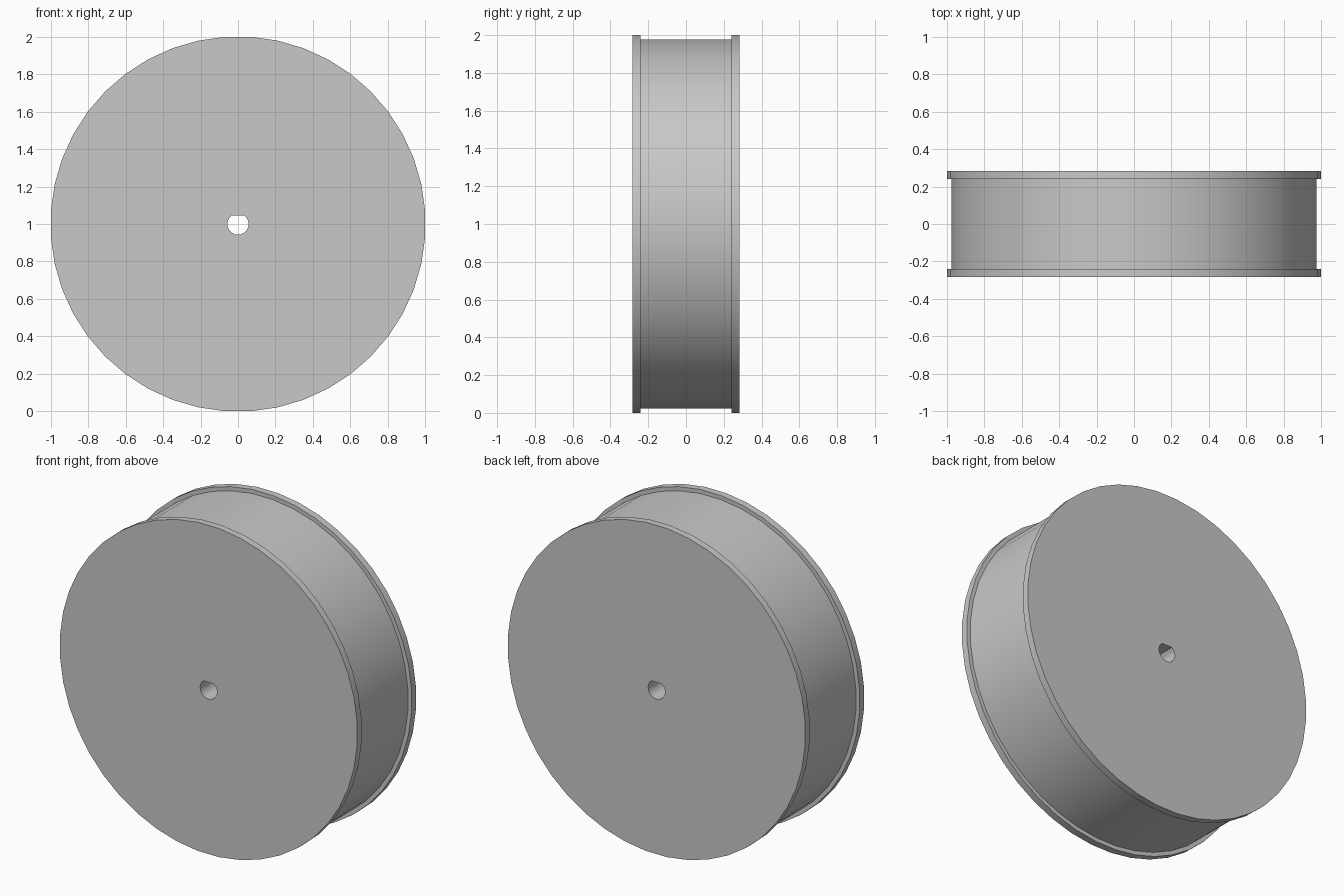
import bpy, bmesh
from math import sin, cos, pi, radians, asin

if "Cube" in bpy.data.objects:
    bpy.data.objects.remove(bpy.data.objects["Cube"])

SEGMENTS = 44
FLANGE_R = 1 / cos(pi / SEGMENTS)   # flat facets lie on the ground and sides
DRUM_R = 0.978
HALF_WIDTH = 0.283
DRUM_HALF = 0.24
BORE_R, BORE_FLAT = 0.057, 0.045

grey = bpy.data.materials.new("light_grey")
grey.use_nodes = True
grey.diffuse_color = (0.58, 0.58, 0.58, 1)
grey.node_tree.nodes["Principled BSDF"].inputs["Base Color"].default_value = grey.diffuse_color


def loft(name, sections):
    """Skin a list of (y, outline) sections into a closed solid."""
    bm = bmesh.new()
    rings = [[bm.verts.new((x, y, z + 1)) for x, z in outline] for y, outline in sections]
    for a, b in zip(rings, rings[1:]):
        for i in range(len(a)):
            j = (i + 1) % len(a)
            bm.faces.new((a[i], a[j], b[j], b[i]))
    bm.faces.new(rings[0])
    bm.faces.new(rings[-1])
    bmesh.ops.recalc_face_normals(bm, faces=bm.faces)
    mesh = bpy.data.meshes.new(name)
    bm.to_mesh(mesh)
    bm.free()
    mesh.materials.append(grey)
    obj = bpy.data.objects.new(name, mesh)
    bpy.context.collection.objects.link(obj)
    return obj


def circle(r):
    step = 2 * pi / SEGMENTS
    return [(r * cos((i + 0.5) * step), r * sin((i + 0.5) * step)) for i in range(SEGMENTS)]


# Wheel body: two thin flanges with a slightly recessed drum between them
profile = [(-HALF_WIDTH, FLANGE_R), (-DRUM_HALF, FLANGE_R), (-DRUM_HALF, DRUM_R),
           (DRUM_HALF, DRUM_R), (DRUM_HALF, FLANGE_R), (HALF_WIDTH, FLANGE_R)]
wheel = loft("flanged_wheel", [(y, circle(r)) for y, r in profile])

# D-shaped axle bore, flat side up
start = pi - asin(BORE_FLAT / BORE_R)
sweep = 2 * pi - 2 * (start - pi / 2)
steps = 18
bore = [(BORE_R * cos(start + sweep * i / steps), BORE_R * sin(start + sweep * i / steps))
        for i in range(steps + 1)]
cutter = loft("bore_cutter", [(-0.5, bore), (0.5, bore)])
cutter.hide_render = True

cut = wheel.modifiers.new("axle_bore", 'BOOLEAN')
cut.operation = 'DIFFERENCE'
cut.solver = 'EXACT'
cut.object = cutter

bpy.ops.object.select_all(action='DESELECT')
wheel.select_set(True)
bpy.context.view_layer.objects.active = wheel
bpy.ops.object.modifier_apply(modifier=cut.name)
bpy.data.objects.remove(cutter)
bpy.ops.object.shade_smooth_by_angle(angle=radians(30))
